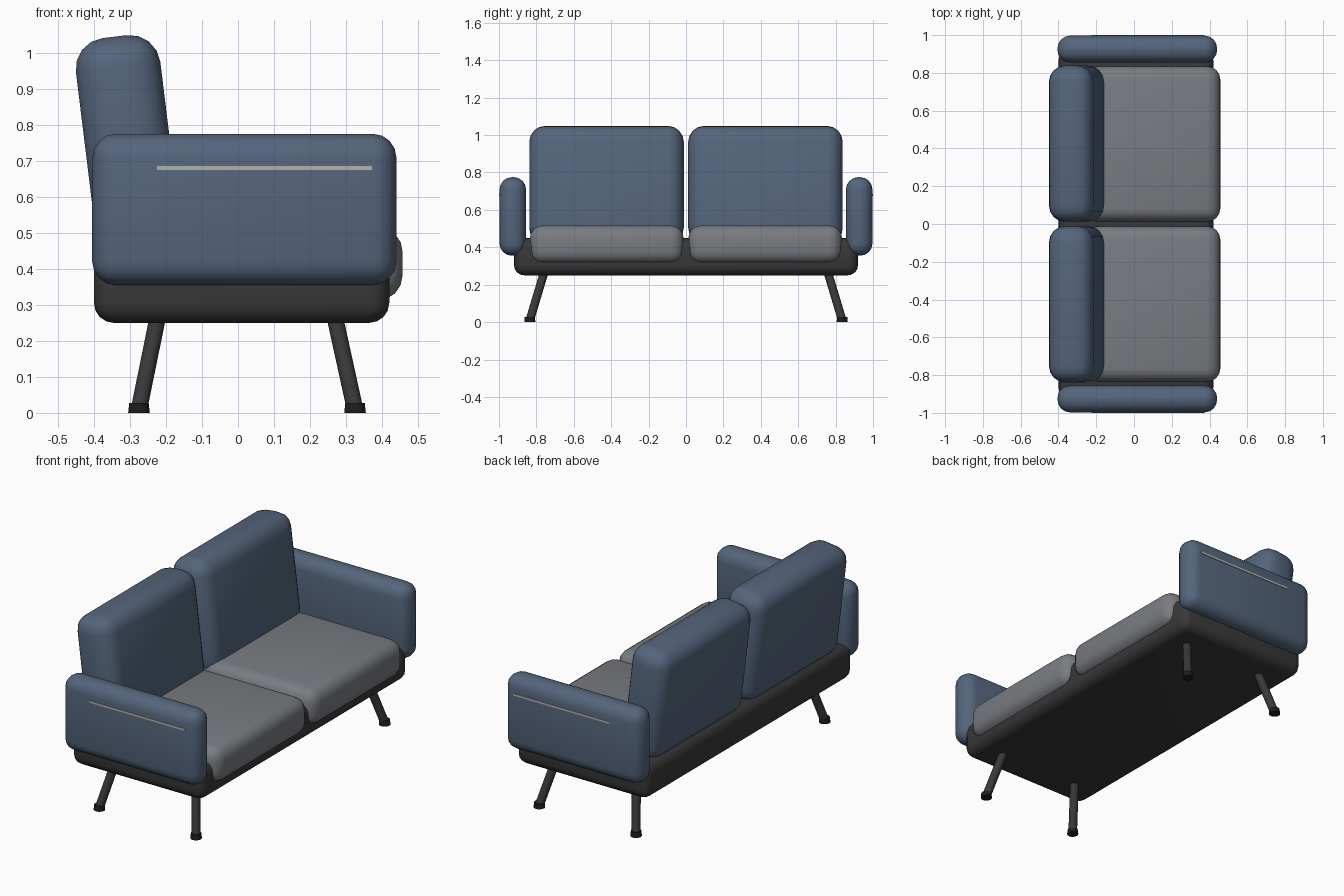
import bpy, math
from mathutils import Vector

if "Cube" in bpy.data.objects:
    bpy.data.objects.remove(bpy.data.objects["Cube"])


def material(name, rgb):
    m = bpy.data.materials.new(name)
    m.diffuse_color = (*rgb, 1)
    m.use_nodes = True
    m.node_tree.nodes["Principled BSDF"].inputs["Base Color"].default_value = m.diffuse_color
    return m


blue = material("blue_fabric", (0.09, 0.13, 0.20))
grey = material("grey_fabric", (0.19, 0.20, 0.22))
dark = material("dark_frame", (0.04, 0.04, 0.042))
black = material("black_rubber", (0.012, 0.012, 0.013))
piping = material("light_trim", (0.45, 0.45, 0.43))


def finish(name, mat):
    ob = bpy.context.object
    ob.name = name
    ob.data.materials.append(mat)
    bpy.ops.object.shade_smooth_by_angle(angle=math.radians(40))
    return ob


def box(name, lo, hi, radius, mat, tilt=0.0, segments=4):
    """Rounded box between two corners, tilted about y through its centre."""
    lo, hi = Vector(lo), Vector(hi)
    bpy.ops.mesh.primitive_cube_add(size=1, location=(lo + hi) / 2)
    ob = bpy.context.object
    ob.scale = hi - lo
    bpy.ops.object.transform_apply(location=False, rotation=False, scale=True)
    if radius:
        bev = ob.modifiers.new("round", 'BEVEL')
        bev.width = radius
        bev.segments = segments
        bpy.ops.object.modifier_apply(modifier="round")
    ob.rotation_euler.y = tilt
    return finish(name, mat)


def rod(name, a, b, r1, r2, mat):
    """Round bar from point a (radius r1) to point b (radius r2)."""
    a, b = Vector(a), Vector(b)
    bpy.ops.mesh.primitive_cone_add(vertices=16, radius1=r1, radius2=r2,
                                    depth=(b - a).length, location=(a + b) / 2)
    bpy.context.object.rotation_euler = (b - a).to_track_quat('Z', 'Y').to_euler()
    return finish(name, mat)


# Base frame
box("base", (-0.40, -0.92, 0.25), (0.42, 0.92, 0.45), 0.055, dark)

for side, s in (("left", 1), ("right", -1)):
    def span(a, b):
        return sorted((a * s, b * s))

    # Armrest with a thin trim strip on its outer face
    y0, y1 = span(0.855, 0.997)
    box(side + "_armrest", (-0.405, y0, 0.355), (0.44, y1, 0.775), 0.066, blue)
    y0, y1 = span(0.985, 1.0)
    box(side + "_arm_trim", (-0.225, y0, 0.675), (0.372, y1, 0.686), 0, piping)

    # Seat cushion and leaning back cushion
    y0, y1 = span(0.012, 0.835)
    box(side + "_seat_cushion", (-0.26, y0, 0.312), (0.457, y1, 0.517), 0.07, grey)
    y0, y1 = span(0.012, 0.838)
    box(side + "_back_cushion", (-0.423, y0, 0.42), (-0.187, y1, 1.047), 0.085,
        blue, tilt=math.radians(-7))

    # Splayed legs with feet
    for end, top_x, foot_x in (("back", -0.222, -0.275), ("front", 0.268, 0.325)):
        rod(f"{side}_{end}_leg", (foot_x, 0.835 * s, 0.01), (top_x, 0.757 * s, 0.27),
            0.023, 0.023, dark)
        rod(f"{side}_{end}_foot", (foot_x, 0.835 * s, 0), (foot_x, 0.835 * s, 0.028),
            0.030, 0.027, black)
